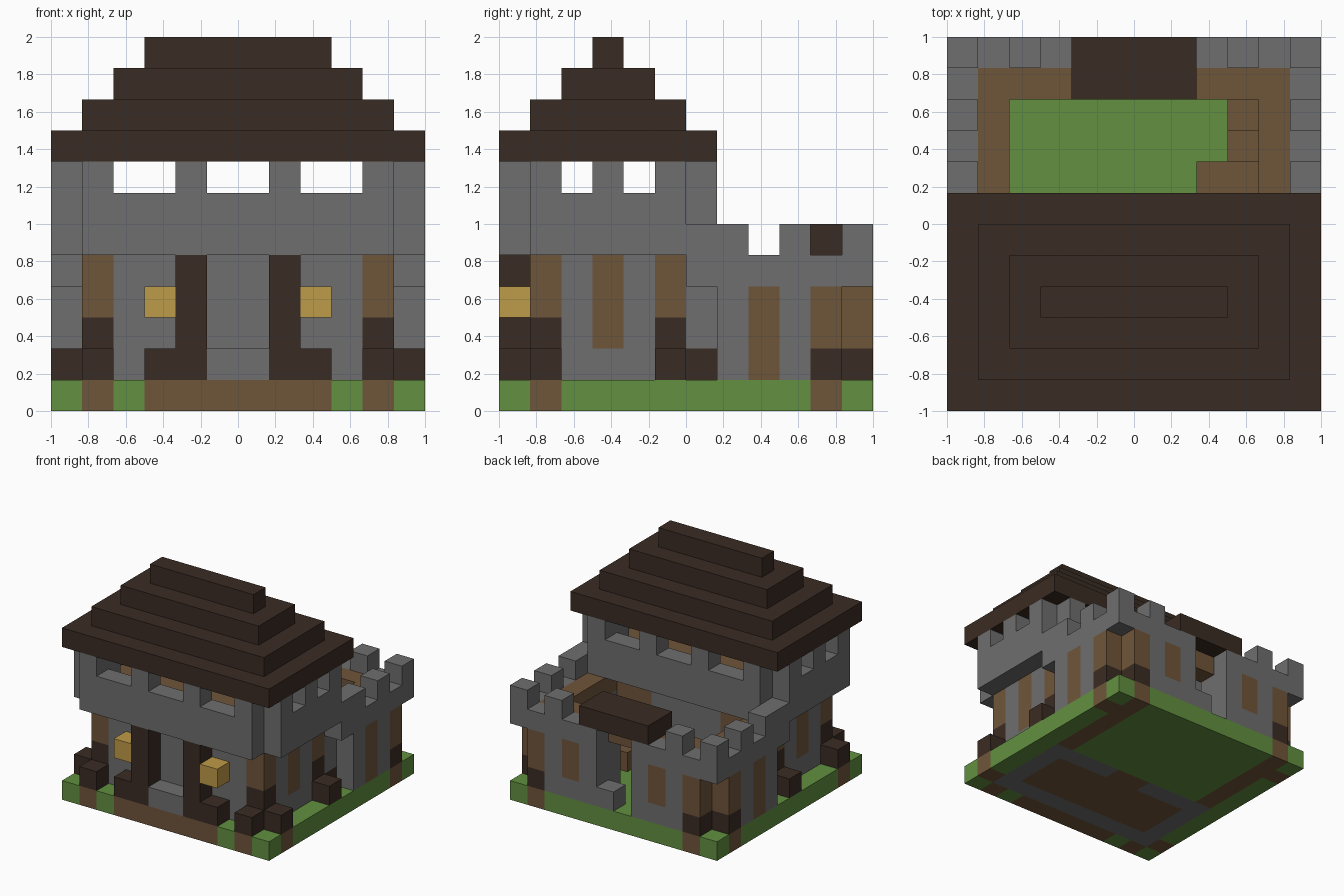
import bpy
import bmesh
from mathutils import Vector

if "Cube" in bpy.data.objects:
    bpy.data.objects.remove(bpy.data.objects["Cube"], do_unlink=True)

N = 12           # blocks along each side
U = 2 / N        # block size


def material(name, rgb):
    m = bpy.data.materials.new(name)
    m.use_nodes = True
    m.diffuse_color = (*rgb, 1)
    m.node_tree.nodes["Principled BSDF"].inputs["Base Color"].default_value = (*rgb, 1)
    return m


stone = material("grey stone", (0.156, 0.156, 0.156))
wood = material("brown wood", (0.159, 0.091, 0.042))
dark = material("dark timber", (0.042, 0.025, 0.017))
grass = material("green grass", (0.122, 0.279, 0.051))
glow = material("yellow lantern", (0.515, 0.328, 0.065))

blocks = {}      # block position -> part name
parts = {}       # part name -> material


def span(r):
    return range(r[0], r[1] + 1) if isinstance(r, tuple) else (r,)


def fill(part, mat, xs, ys, zs, mirror=True):
    """Fill a run of blocks; later parts replace earlier ones."""
    parts[part] = mat
    for i in span(xs):
        for j in span(ys):
            for k in span(zs):
                blocks[i, j, k] = part
                if mirror:
                    blocks[N - 1 - i, j, k] = part


def clear(xs, ys, zs):
    for i in span(xs):
        for j in span(ys):
            for k in span(zs):
                blocks.pop((i, j, k), None)
                blocks.pop((N - 1 - i, j, k), None)


# Ground slab: turf, paths and the tower's footing
fill("turf", grass, (0, 11), (0, 11), 0)
fill("earth", wood, 1, (0, 11), 0)
fill("earth", wood, 0, 1, 0)
fill("earth", wood, 0, 10, 0)
fill("earth", wood, (3, 5), 0, 0)
fill("footing", stone, (1, 10), (1, 5), 0)
fill("earth", wood, (2, 9), (2, 4), 0)
fill("earth", wood, 5, 5, 0)

# Lower tower storey
fill("tower_wall", stone, (1, 10), (1, 5), (1, 4))
clear((2, 9), (2, 4), (1, 4))
fill("tower_shutters", wood, 1, 3, (2, 4))
fill("tower_shutters", wood, (2, 3), 5, (2, 4))
for j in (1, 5):
    fill("tower_post", wood, 1, j, (3, 4))
    fill("tower_post_foot", dark, 1, j, (1, 2))
    fill("corner_stumps", dark, 0, j, 1)
fill("corner_stumps", dark, 1, 0, 1)
fill("corner_stumps", dark, 1, 6, 1)
fill("link_wall", stone, 1, 6, (2, 3))

# Entrance: step, posts, blocks and lanterns
fill("door_step", stone, 5, 0, 1)
fill("entrance_posts", dark, 4, 0, (1, 4))
fill("entrance_posts", dark, 3, 0, 1)
fill("lanterns", glow, 3, 0, 3)

# Overhanging upper storey with notched corners and window openings
fill("upper_wall", stone, (0, 11), (0, 6), (5, 7))
clear((1, 10), (1, 5), (6, 7))
fill("upper_wall", stone, 1, 1, (5, 7))
fill("upper_wall", stone, 1, 5, (5, 7))
fill("upper_floor", wood, (2, 9), (1, 5), 5)
fill("upper_floor", wood, 1, (2, 4), 5)
for j in (0, 6):
    clear(0, j, (5, 7))
    clear((2, 3), j, 7)
    clear(5, j, 7)
for j in (2, 4):
    clear(0, j, 7)

# Stepped roof
for step in range(3):
    fill("roof", dark, (step, 11 - step), (step, 6 - step), 8 + step)
fill("roof", dark, (3, 8), 3, 11)

# Courtyard walls with shutters, corner posts and a rear gateway
fill("court_wall", stone, 0, (7, 9), (1, 3))
fill("court_wall", stone, (2, 4), 11, (1, 3))
fill("court_wall", stone, 4, 10, (1, 3))
fill("gate_block", stone, 6, 11, 1, mirror=False)
fill("court_shutters", wood, 0, 8, (1, 3))
fill("court_shutters", wood, 3, 11, (2, 3))
for i, j in ((0, 10), (1, 11), (1, 10)):
    fill("court_post", wood, i, j, (2, 3))
    fill("court_post_foot", dark, i, j, 1)

# Parapet and battlements
fill("parapet", stone, 0, (6, 11), 4)
fill("parapet", stone, (1, 4), 11, 4)
for i, j in ((0, 6), (0, 7), (0, 9), (0, 11), (2, 11)):
    fill("parapet", stone, i, j, 5)
fill("gate_roof", dark, (4, 7), (10, 11), 5)

# Wall walk and the stairs up to it
fill("wall_walk", wood, 1, (6, 10), 4)
fill("wall_walk", wood, (2, 9), 10, 4)
fill("stairs", wood, 8, 7, 1, mirror=False)
for s in range(3):
    fill("stairs", wood, 9, 7 + s, (1, 1 + s), mirror=False)


def build(part, mat):
    """Skin the blocks of one part and merge its flat faces."""
    bm = bmesh.new()
    cells = [c for c, p in blocks.items() if p == part]
    verts = {}
    for c in cells:
        for axis in range(3):
            b, d = (axis + 1) % 3, (axis + 2) % 3
            for side in (0, 1):
                n = list(c)
                n[axis] += 2 * side - 1
                if blocks.get(tuple(n)) == part:
                    continue
                ring = []
                for db, dd in ((0, 0), (1, 0), (1, 1), (0, 1)):
                    p = list(c)
                    p[axis] += side
                    p[b] += db
                    p[d] += dd
                    p = tuple(p)
                    if p not in verts:
                        verts[p] = bm.verts.new(Vector(p) * U - Vector((1, 1, 0)))
                    ring.append(verts[p])
                bm.faces.new(ring if side else ring[::-1])
    bmesh.ops.dissolve_limit(bm, angle_limit=0.01, verts=bm.verts[:], edges=bm.edges[:])
    mesh = bpy.data.meshes.new(part)
    bm.to_mesh(mesh)
    bm.free()
    mesh.materials.append(mat)
    bpy.context.collection.objects.link(bpy.data.objects.new(part, mesh))


for name, mat in parts.items():
    build(name, mat)
